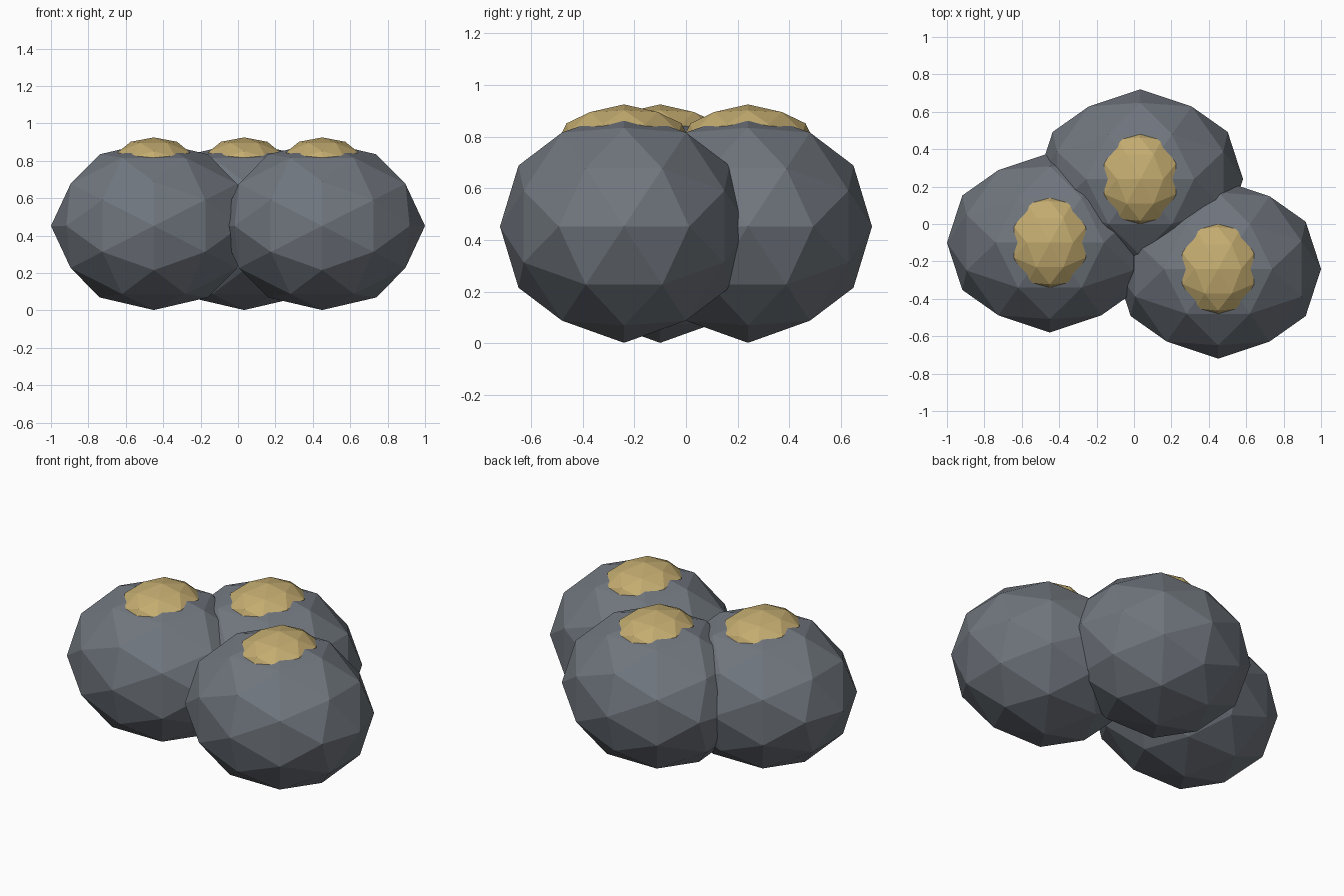
import bpy, bmesh
from itertools import product
from mathutils import Vector

if "Cube" in bpy.data.objects:
    bpy.data.objects.remove(bpy.data.objects["Cube"])


def material(name, color):
    m = bpy.data.materials.new(name)
    m.use_nodes = True
    m.diffuse_color = color
    m.node_tree.nodes["Principled BSDF"].inputs["Base Color"].default_value = color
    return m


def faceted_ball(name, center, radii, mat):
    """Flat-shaded 80-sided ball, stretched to the given radii."""
    seeds = [(0, 0.851, 0.526), (0, 0, 1), (0.309, 0.5, 0.809)]
    points = set()
    for seed in seeds:
        for shift in range(3):
            for signs in product((1, -1), repeat=3):
                points.add(tuple(seed[(i + shift) % 3] * signs[i] for i in range(3)))
    bm = bmesh.new()
    for p in sorted(points):
        bm.verts.new(Vector(p).normalized() * Vector(radii))
    bmesh.ops.convex_hull(bm, input=bm.verts[:])
    bmesh.ops.recalc_face_normals(bm, faces=bm.faces[:])
    mesh = bpy.data.meshes.new(name)
    bm.to_mesh(mesh)
    bm.free()
    mesh.materials.append(mat)
    obj = bpy.data.objects.new(name, mesh)
    obj.location = center
    bpy.context.collection.objects.link(obj)
    return obj


stone = material("slate grey", (0.162, 0.181, 0.209, 1))
gold = material("sandy gold", (0.552, 0.413, 0.162, 1))

# Three overlapping boulders, each with a cap on top
for side, x, y in (("right", -0.45, -0.10), ("back", 0.033, 0.24), ("left", 0.45, -0.24)):
    faceted_ball(side + "_boulder", (x, y, 0.452), (0.55, 0.48, 0.45), stone)
    faceted_ball(side + "_cap", (x, y, 0.77), (0.235, 0.262, 0.155), gold)
